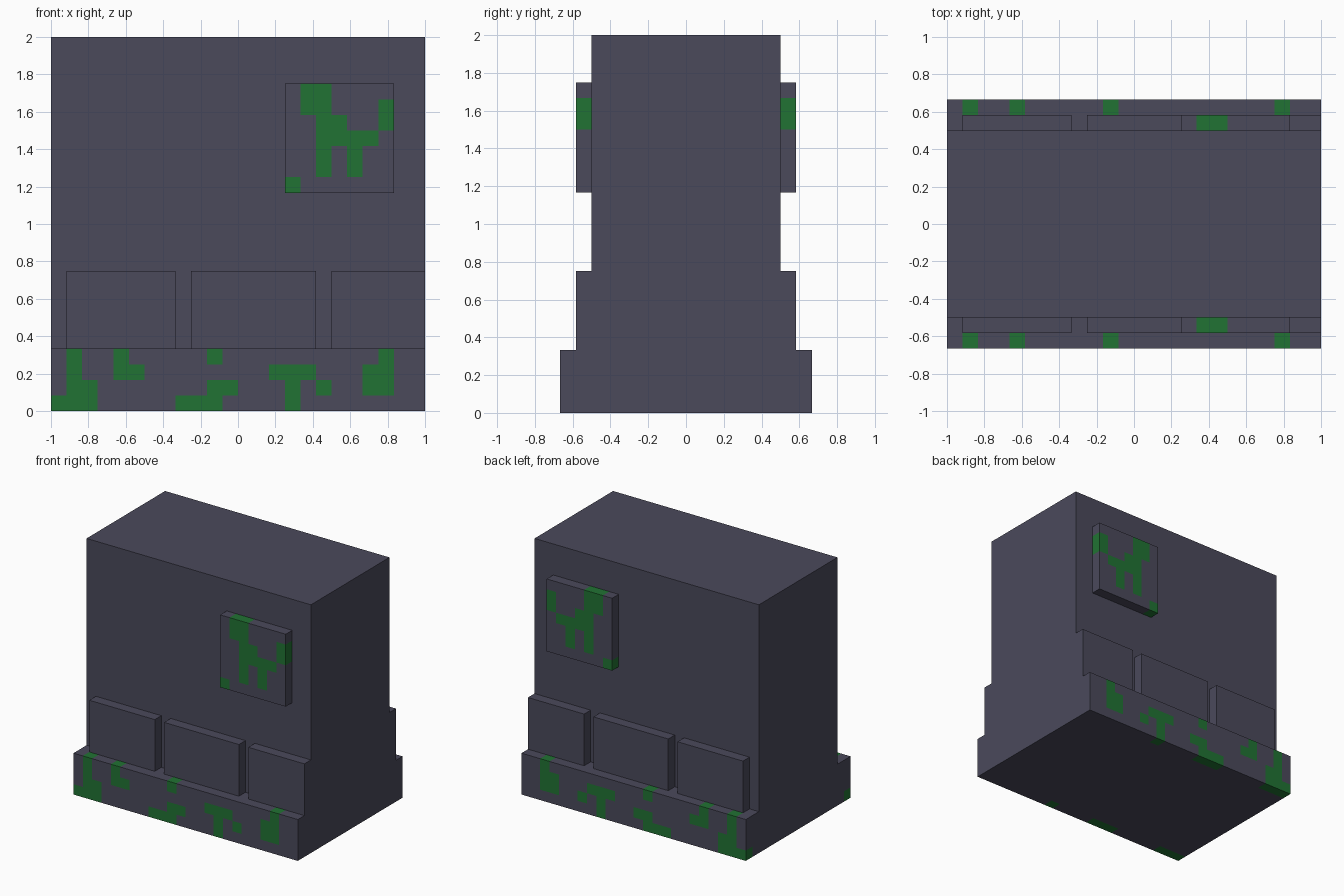
import bpy
import bmesh
from mathutils import Vector

if "Cube" in bpy.data.objects:
    bpy.data.objects.remove(bpy.data.objects["Cube"], do_unlink=True)

U = 1 / 12  # one block unit


def make_material(name, rgb):
    mat = bpy.data.materials.new(name)
    mat.use_nodes = True
    mat.diffuse_color = (*rgb, 1)
    mat.node_tree.nodes["Principled BSDF"].inputs["Base Color"].default_value = (*rgb, 1)
    return mat


STONE = make_material("dark_stone", (0.069, 0.067, 0.105))
MOSS = make_material("moss_green", (0.015, 0.171, 0.033))


def cells(*patches):
    """Set of (column, row) cells from patches (x0, x1, z0, z1)."""
    return {(x, z) for x0, x1, z0, z1 in patches
            for x in range(x0, x1) for z in range(z0, z1)}


def block(name, x, y, z, moss=None, moss_depth=0):
    """Box from unit ranges; moss cells are cut into its outer front/back layers."""
    bm = bmesh.new()
    bmesh.ops.create_cube(bm, size=1)
    lo, hi = Vector((x[0], y[0], z[0])), Vector((x[1], y[1], z[1]))
    for v in bm.verts:
        v.co = Vector([(lo[i] + hi[i]) / 2 + v.co[i] * (hi[i] - lo[i]) for i in range(3)])
    if moss:
        # Cut along the cell lines, then colour each face by the cell behind it
        cuts = [(0, c) for c in range(x[0] + 1, x[1])]
        cuts += [(2, c) for c in range(z[0] + 1, z[1])]
        cuts += [(1, c) for c in (-moss_depth, moss_depth) if y[0] < c < y[1]]
        for axis, c in cuts:
            co, no = Vector(), Vector()
            co[axis], no[axis] = c, 1
            bmesh.ops.bisect_plane(bm, geom=bm.verts[:] + bm.edges[:] + bm.faces[:],
                                   plane_co=co, plane_no=no)
        bm.normal_update()
        for f in bm.faces:
            p = f.calc_center_median() - f.normal * 0.3
            if abs(p.y) > moss_depth and (int(p.x // 1), int(p.z // 1)) in moss:
                f.material_index = 1
    bmesh.ops.scale(bm, vec=(U, U, U), verts=bm.verts)
    mesh = bpy.data.meshes.new(name)
    bm.to_mesh(mesh)
    bm.free()
    mesh.materials.append(STONE)
    if moss:
        mesh.materials.append(MOSS)
    obj = bpy.data.objects.new(name, mesh)
    bpy.context.collection.objects.link(obj)
    return obj


# Moss patches on the plinth and on the raised panel
plinth_moss = cells((-12, -9, 0, 1), (-11, -9, 1, 2), (-11, -10, 2, 4),
                    (-8, -7, 3, 4), (-8, -6, 2, 3), (-2, -1, 3, 4),
                    (-2, 0, 1, 2), (-4, -1, 0, 1), (2, 5, 2, 3), (3, 4, 0, 2),
                    (5, 6, 1, 2), (8, 10, 1, 3), (9, 10, 3, 4))
panel_moss = cells((4, 6, 19, 21), (5, 7, 18, 19), (5, 9, 17, 18), (5, 6, 15, 17),
                   (7, 8, 15, 17), (9, 10, 18, 20), (3, 4, 14, 15))

# Wall and plinth
block("wall_body", (-12, 12), (-6, 6), (4, 24))
block("plinth", (-12, 12), (-8, 8), (0, 4), plinth_moss, 7)

# Raised bricks and mossy panel, the same on front and back
for side, y in (("front", (-7, -6)), ("back", (6, 7))):
    for label, x in (("right", (-11, -4)), ("middle", (-3, 5)), ("left", (6, 12))):
        block(f"{side}_brick_{label}", x, y, (4, 9))
    block(f"{side}_panel", (3, 10), y, (14, 21), panel_moss, 6)
